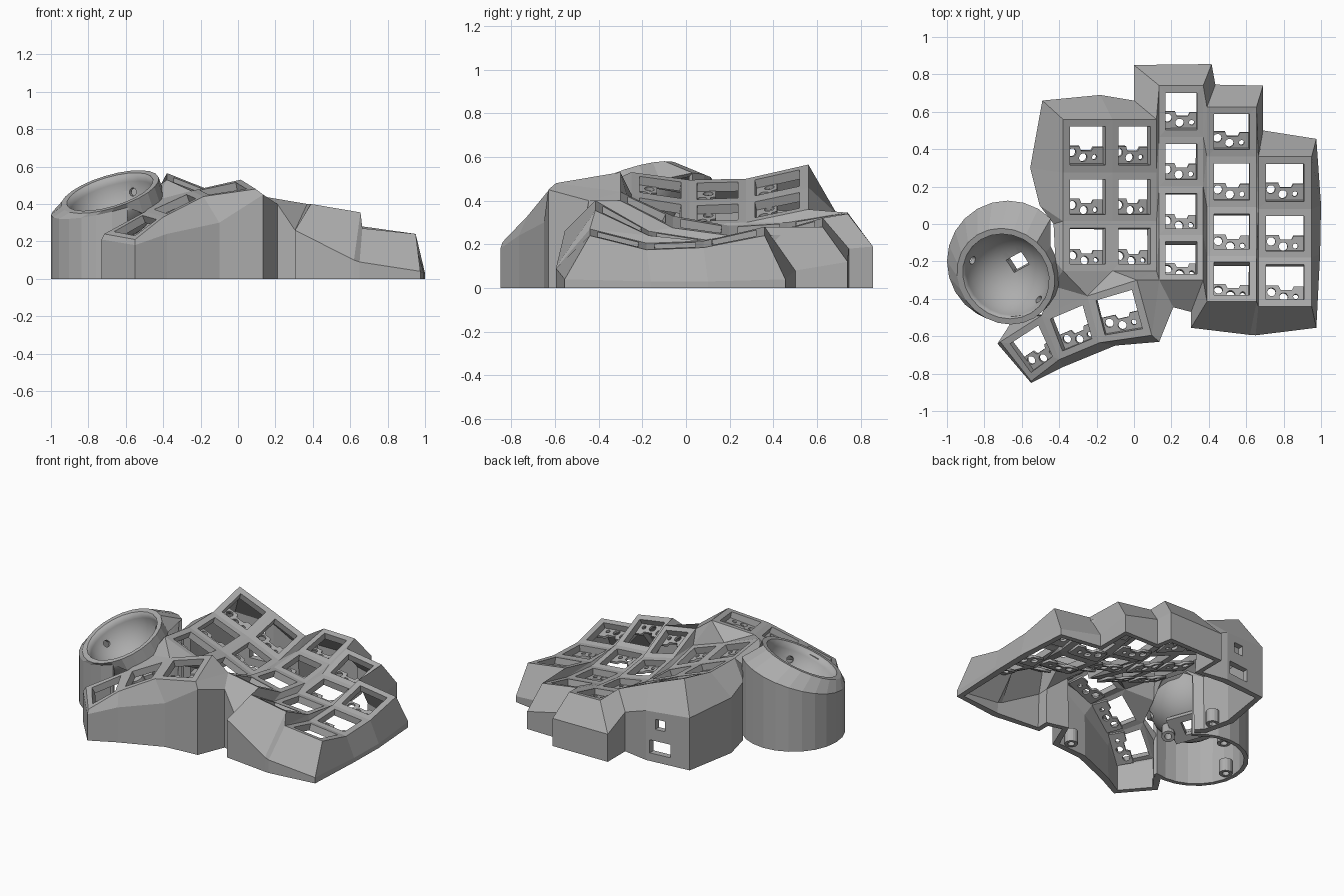
import bpy, bmesh, math
from mathutils import Vector, Matrix

if "Cube" in bpy.data.objects:
    bpy.data.objects.remove(bpy.data.objects["Cube"])

GREY = bpy.data.materials.new("matte_grey")
GREY.use_nodes = True
GREY.diffuse_color = (0.42, 0.42, 0.42, 1)
GREY.node_tree.nodes["Principled BSDF"].inputs["Base Color"].default_value = GREY.diffuse_color


def add_object(name, mesh, matrix=None):
    ob = bpy.data.objects.new(name, mesh)
    bpy.context.scene.collection.objects.link(ob)
    if not mesh.materials:
        mesh.materials.append(GREY)
    if matrix:
        ob.matrix_world = matrix
    return ob


def finish(bm, name, matrix=None):
    mesh = bpy.data.meshes.new(name)
    bm.to_mesh(mesh)
    bm.free()
    return add_object(name, mesh, matrix)


def solidify(ob, thickness):
    mod = ob.modifiers.new("thickness", "SOLIDIFY")
    mod.thickness, mod.offset = thickness, -1


def cut(ob, cutter):
    cutter.hide_render = cutter.hide_viewport = True
    cutter.display_type = "WIRE"
    mod = ob.modifiers.new("cut", "BOOLEAN")
    mod.operation, mod.solver, mod.object = "DIFFERENCE", "EXACT", cutter


def box(name, matrix, size):
    bm = bmesh.new()
    bmesh.ops.create_cube(bm, size=1, matrix=Matrix.Diagonal((*size, 1)))
    return finish(bm, name, matrix)


def rod(name, matrix, radius, depth, sides=16):
    bm = bmesh.new()
    bmesh.ops.create_cone(bm, cap_ends=True, segments=sides, radius1=radius, radius2=radius, depth=depth)
    return finish(bm, name, matrix)


# Case shell: helpers adding faces from points
shell = bmesh.new()
key_frames = []


def face(*points):
    return shell.faces.new([shell.verts.new(p) for p in points])


def key_cell(bl, br, tr, tl):
    """Plate cell with a square window; also records its local frame."""
    def at(u, v):
        return bl.lerp(br, u).lerp(tl.lerp(tr, u), v)
    outer = [bl, br, tr, tl]
    lo, hi = 0.14, 0.86
    inner = [at(lo, lo), at(hi, lo), at(hi, hi), at(lo, hi)]
    for i in range(4):
        j = (i + 1) % 4
        face(outer[i], outer[j], inner[j], inner[i])
    x = (br + tr - bl - tl).normalized()
    z = x.cross(tl + tr - bl - br).normalized()
    frame = Matrix((x, z.cross(x), z)).transposed().to_4x4()
    frame.translation = at(0.5, 0.5) - z * 0.05
    key_frames.append(frame)


def stitch(a, b):
    """Triangulated strip between two polylines."""
    i = j = 0
    while i < len(a) - 1 or j < len(b) - 1:
        step_a = (a[i + 1] - b[j]).length if i < len(a) - 1 else math.inf
        step_b = (b[j + 1] - a[i]).length if j < len(b) - 1 else math.inf
        if step_a < step_b:
            face(a[i], b[j], a[i + 1])
            i += 1
        else:
            face(a[i], b[j], b[j + 1])
            j += 1


def edge(x, ys, zs):
    return [Vector((x, y, z)) for y, z in zip(ys, zs)]


# Finger columns: left and right edge of each, back to front
inner_y = (.56, .275, .015, -.25)
middle_y = (.74, .465, .2, -.06, -.3)
ring_y = (.625, .36, .09, -.17, -.415)
outer_y = (.36, .08, -.18, -.44)
shared = edge(-.115, inner_y, (.46, .4, .39, .43))
columns = [
    (edge(-.38, inner_y, (.565, .5, .495, .53)), shared),
    (shared, edge(.12, inner_y, (.36, .3, .29, .35))),
    (edge(.135, middle_y, (.345, .3, .285, .33, .44)), edge(.37, middle_y, (.34, .27, .24, .275, .4))),
    (edge(.39, ring_y, (.32, .245, .22, .26, .4)), edge(.655, ring_y, (.28, .22, .195, .24, .355))),
    (edge(.665, outer_y, (.28, .215, .205, .27)), edge(.95, outer_y, (.24, .185, .175, .24))),
]
for left, right in columns:
    for k in range(len(left) - 1):
        key_cell(left[k + 1], right[k + 1], right[k], left[k])
for k in (1, 2, 3):
    stitch(columns[k][1], columns[k + 1][0])

# Thumb cluster, left to right
thumb_back = [Vector(p) for p in ((-.715, -.63, .24), (-.495, -.49, .36), (-.25, -.385, .47), (.015, -.3, .53))]
thumb_front = [Vector(p) for p in ((-.55, -.84, .21), (-.4, -.725, .33), (-.185, -.635, .44), (.095, -.595, .48))]
for k in range(3):
    key_cell(thumb_front[k], thumb_front[k + 1], thumb_back[k + 1], thumb_back[k])

# Web between the thumb cluster, the finger columns and the ball holder
(a, b), (_, c), (d, e), (f, g), (h, m) = columns
web = Vector((-.44, -.33, .42))
rim_back, rim_side = Vector((-.43, 0, .46)), Vector((-.42, -.2, .5))
stitch([a[-1], b[-1], c[-1], d[-1]], [web] + thumb_back[2:])
face(web, thumb_back[1], thumb_back[2])
face(d[-1], thumb_back[3], thumb_front[3])
face(a[2], rim_back, rim_side, a[3])
face(a[3], rim_side, web)

# Side walls: plate edge point, foot on the ground, height of the upright part
walls = [
    (rim_back, (-.45, .05), .4), (a[2], (-.505, .1), .4), (a[1], (-.555, .3), .38),
    (a[0], (-.49, .66), .36), (b[0], (-.18, .69), .34), (c[0], (0, .66), .27),
    (d[0], (0, .85), .19), (e[0], (.415, .855), .19), (f[0], (.435, .745), .18),
    (g[0], (.69, .74), .12), (h[0], (.69, .5), .08), (m[0], (.975, .455), .04),
    (m[1], (1, .1), .03), (m[2], (.995, -.16), .03), (m[3], (.975, -.555), .04),
    (h[3], (.65, -.595), .09), (g[4], (.62, -.593), .1), (f[4], (.305, -.555), .26),
    (e[4], (.305, -.47), .26), (d[4], (.21, -.445), .4), (thumb_front[3], (.135, -.63), .45),
    (thumb_front[2], (-.1, -.65), .3), (thumb_front[1], (-.38, -.765), .24),
    (thumb_front[0], (-.55, -.85), .18), (thumb_back[0], (-.73, -.64), .21),
    (thumb_back[1], (-.64, -.5), .26),
]
for (top1, foot1, h1), (top2, foot2, h2) in zip(walls, walls[1:]):
    mid1, mid2 = Vector((*foot1, h1)), Vector((*foot2, h2))
    face(top1, top2, mid2, mid1)
    face(mid1, mid2, Vector((*foot2, 0)), Vector((*foot1, 0)))

bmesh.ops.remove_doubles(shell, verts=shell.verts, dist=0.0005)
bmesh.ops.recalc_face_normals(shell, faces=shell.faces)
if sum(fc.normal.z * fc.calc_area() for fc in shell.faces) < 0:
    bmesh.ops.reverse_faces(shell, faces=shell.faces)
case = finish(shell, "case_shell")
solidify(case, 0.045)

# Port openings in the back wall
for name, z, width, height in (("cable_port_cutter", .1, .15, .09), ("button_port_cutter", .26, .07, .07)):
    cut(case, box(name, Matrix.Translation((-.28, .67, z)), (width, .2, height)))

# Switch holder under every window: half plate with pin holes
outline = [(-.115, -.115), (.115, -.115), (.115, -.015), (.05, -.015), (.04, -.035),
           (-.02, -.035), (-.03, -.01), (-.115, -.01)]
pins = [(-.07, -.045, .023), (-.005, -.072, .023), (.06, -.07, .014)]
curve = bpy.data.curves.new("switch_holder", "CURVE")
curve.dimensions, curve.fill_mode, curve.extrude = "2D", "BOTH", 0.008
loops = [outline]
for px, py, r in pins:
    turns = [math.tau * k / 14 for k in range(14)]
    loops.append([(px + r * math.cos(t), py + r * math.sin(t)) for t in turns])
for loop in loops:
    spline = curve.splines.new("POLY")
    spline.points.add(len(loop) - 1)
    for point, (px, py) in zip(spline.points, loop):
        point.co = (px, py, 0, 1)
    spline.use_cyclic_u = True
source = bpy.data.objects.new("holder_source", curve)
bpy.context.scene.collection.objects.link(source)
ready = source.evaluated_get(bpy.context.evaluated_depsgraph_get())
holder_mesh = bpy.data.meshes.new_from_object(ready)
bpy.data.objects.remove(source)
for k, frame in enumerate(key_frames):
    add_object(f"switch_holder_{k + 1}", holder_mesh, frame)

# Ball holder frame, tilted towards the front left
SIDES, BOWL, STEPS = 24, 0.24, 8
centre = Vector((-.685, -.28, .465))
normal = Vector((-.3, -.36, 1)).normalized()
side = Vector((1, 0, .3)).normalized()
tilt = Matrix((side, normal.cross(side), normal)).transposed().to_4x4()
tilt.translation = centre
turns = [math.tau * k / SIDES for k in range(SIDES)]


def tilted_ring(r, depth=0):
    return [tilt @ Vector((r * math.cos(t), r * math.sin(t), -depth)) for t in turns]


def drum_ring(height):
    return [Vector((x, y, height(x - centre.x, y - centre.y)))
            for x, y in ((-.675 + .325 * math.cos(t), -.2 + .325 * math.sin(t)) for t in turns)]


def loft(name, rings, thickness, smooth, pole=None, keep=lambda low, k: True):
    bm = bmesh.new()
    verts = [[bm.verts.new(p) for p in ring] for ring in rings]
    for n, (low, high) in enumerate(zip(verts, verts[1:])):
        for k in range(SIDES):
            j = (k + 1) % SIDES
            if keep(n, k):
                bm.faces.new((low[k], low[j], high[j], high[k])).smooth = smooth
    if pole:
        tip = bm.verts.new(pole)
        for k in range(SIDES):
            bm.faces.new((verts[-1][k], verts[-1][(k + 1) % SIDES], tip)).smooth = smooth
    bmesh.ops.delete(bm, geom=[v for v in bm.verts if not v.link_faces], context="VERTS")
    ob = finish(bm, name)
    solidify(ob, thickness)
    return ob


# Drum wall around the outer side only; its upper part hugs the rim where it meets the plates
first, last = 3, 19
upright = drum_ring(lambda u, v: .405 + .25 * u + .2 * v)
collar = tilted_ring(.275, .09)
shoulder = [upright[k] if first <= k <= last else collar[k] for k in range(SIDES)]
loft("ball_drum", [drum_ring(lambda u, v: 0), shoulder, tilted_ring(.272), tilted_ring(BOWL)], 0.028, False,
     keep=lambda low, k: low > 0 or first <= k < last)
bowl_rings = [tilted_ring(BOWL * math.cos(p), BOWL * math.sin(p))
              for p in (math.pi / 2 * s / STEPS for s in range(STEPS))]
bowl = loft("ball_bowl", bowl_rings, 0.025, True, centre - normal * BOWL)

# Sensor opening and three bearing holes in the bowl, mount plate with posts beneath
spin = tilt @ Matrix.Rotation(math.radians(28), 4, "Z") @ Matrix.Translation((0, 0, -BOWL - .02))
sensor_cutter = box("sensor_cutter", spin, (.1, .08, .16))
mount = box("sensor_mount", spin @ Matrix.Translation((0, 0, -.015)), (.19, .24, .03))
for ob in (bowl, mount):
    cut(ob, sensor_cutter)
for k, angle in enumerate((165, 57, -50)):
    aim = Matrix.Rotation(math.radians(angle), 4, "Z") @ Matrix.Rotation(math.radians(115), 4, "Y")
    cut(bowl, rod(f"bearing_cutter_{k + 1}", tilt @ aim @ Matrix.Translation((0, 0, BOWL)), .022, .1))

# Hollow screw bosses on the case foot and on the sensor mount
bosses = [Matrix.Translation((x, y, .05)) for x, y in ((.045, -.555), (-.93, -.22), (-.47, .2), (-.68, .06))]
bosses += [spin @ Matrix.Translation((0, s * .14, -.02)) for s in (-1, 1)]
for k, place in enumerate(bosses):
    boss = rod(f"screw_boss_{k + 1}", place, .042, .09)
    cut(boss, rod(f"screw_cutter_{k + 1}", place @ Matrix.Translation((0, 0, -.03)), .022, .09))
